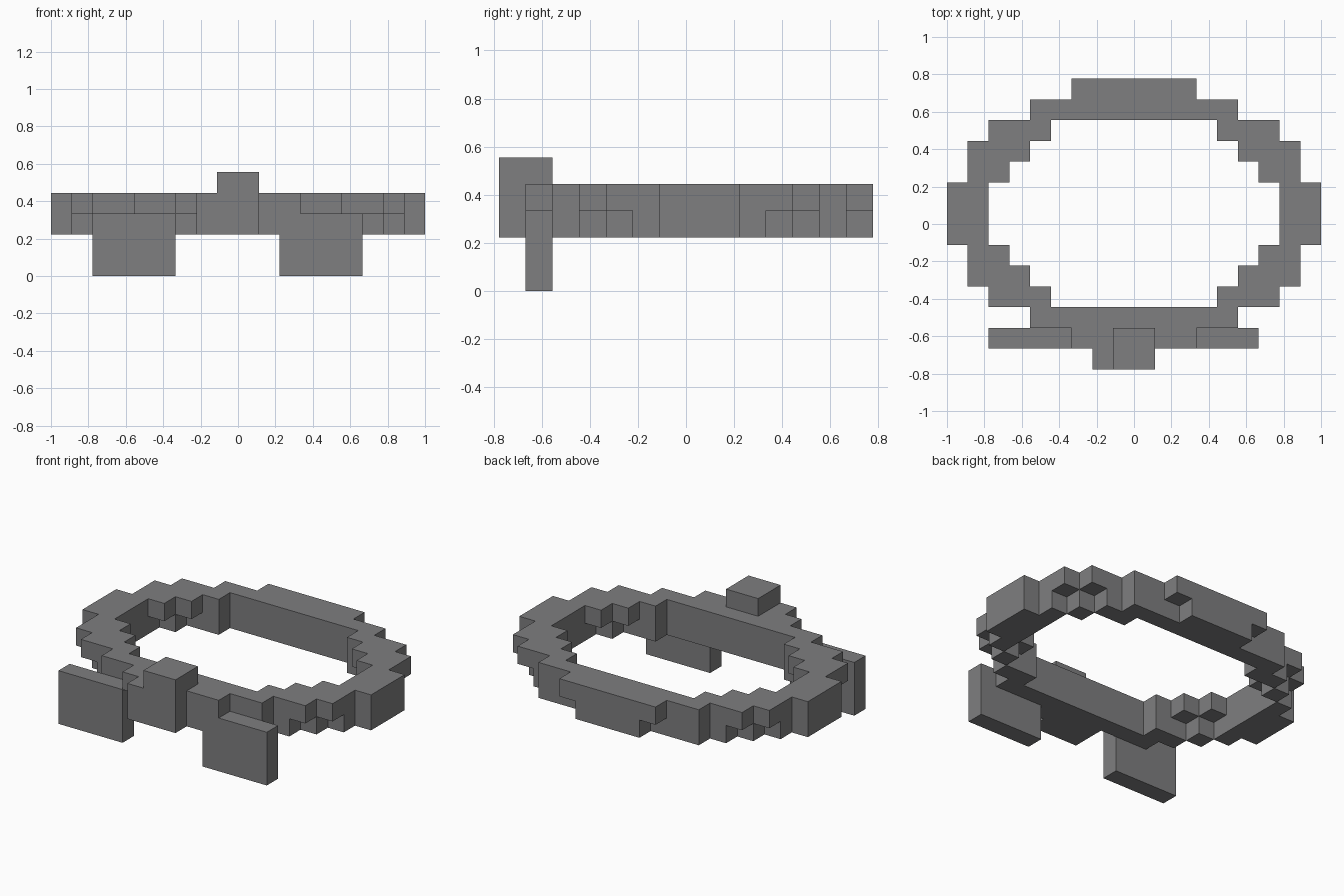
import bpy, bmesh
from mathutils import Vector

if "Cube" in bpy.data.objects:
    bpy.data.objects.remove(bpy.data.objects["Cube"])

U = 1 / 9  # block size

grey = bpy.data.materials.new("grey")
grey.diffuse_color = (0.21, 0.21, 0.215, 1)
grey.use_nodes = True
grey.node_tree.nodes["Principled BSDF"].inputs["Base Color"].default_value = grey.diffuse_color


def box(x0, x1, y0, y1, z0, z1):
    """Cells of a block, in whole block units."""
    return {(x, y, z) for x in range(x0, x1) for y in range(y0, y1) for z in range(z0, z1)}


def build(name, cells):
    """Make one object from the exposed sides of its cells."""
    bm = bmesh.new()
    verts = {}

    def vert(p):
        if p not in verts:
            verts[p] = bm.verts.new(Vector(p) * U)
        return verts[p]

    for c in sorted(cells):
        for axis in range(3):
            for side in (0, 1):
                near = list(c)
                near[axis] += 2 * side - 1
                if tuple(near) in cells:
                    continue
                b, d = (axis + 1) % 3, (axis + 2) % 3
                loop = []
                for i, j in ((0, 0), (1, 0), (1, 1), (0, 1)):
                    p = list(c)
                    p[axis] += side
                    p[b] += i
                    p[d] += j
                    loop.append(vert(tuple(p)))
                bm.faces.new(loop if side else loop[::-1])
    mesh = bpy.data.meshes.new(name)
    bm.to_mesh(mesh)
    bm.free()
    mesh.materials.append(grey)
    obj = bpy.data.objects.new(name, mesh)
    bpy.context.collection.objects.link(obj)


# Ring: inner and outer half width of each row, counted from the middle row
lower = [(7, 9), (7, 9), (7, 8), (6, 7), (4, 6), (0, 5), (0, 2)]
upper = [(7, 9), (7, 9), (6, 8), (5, 8), (4, 7), (0, 5), (0, 3)]
ring = set()
for z, rows in ((2, lower), (3, upper)):
    for y in range(-6, 7):
        a, b = rows[abs(y)]
        ring |= box(a, b, y, y + 1, z, z + 1) | box(-b, -a, y, y + 1, z, z + 1)
build("ring_band", ring)

# Front block standing above and before the ring
build("front_block", box(-2, 1, -7, -6, 2, 4) | box(-1, 1, -7, -5, 4, 5))

# Hanging front plates
build("left_plate", box(-7, -3, -6, -5, 0, 3))
build("right_plate", box(2, 6, -6, -5, 0, 3))
